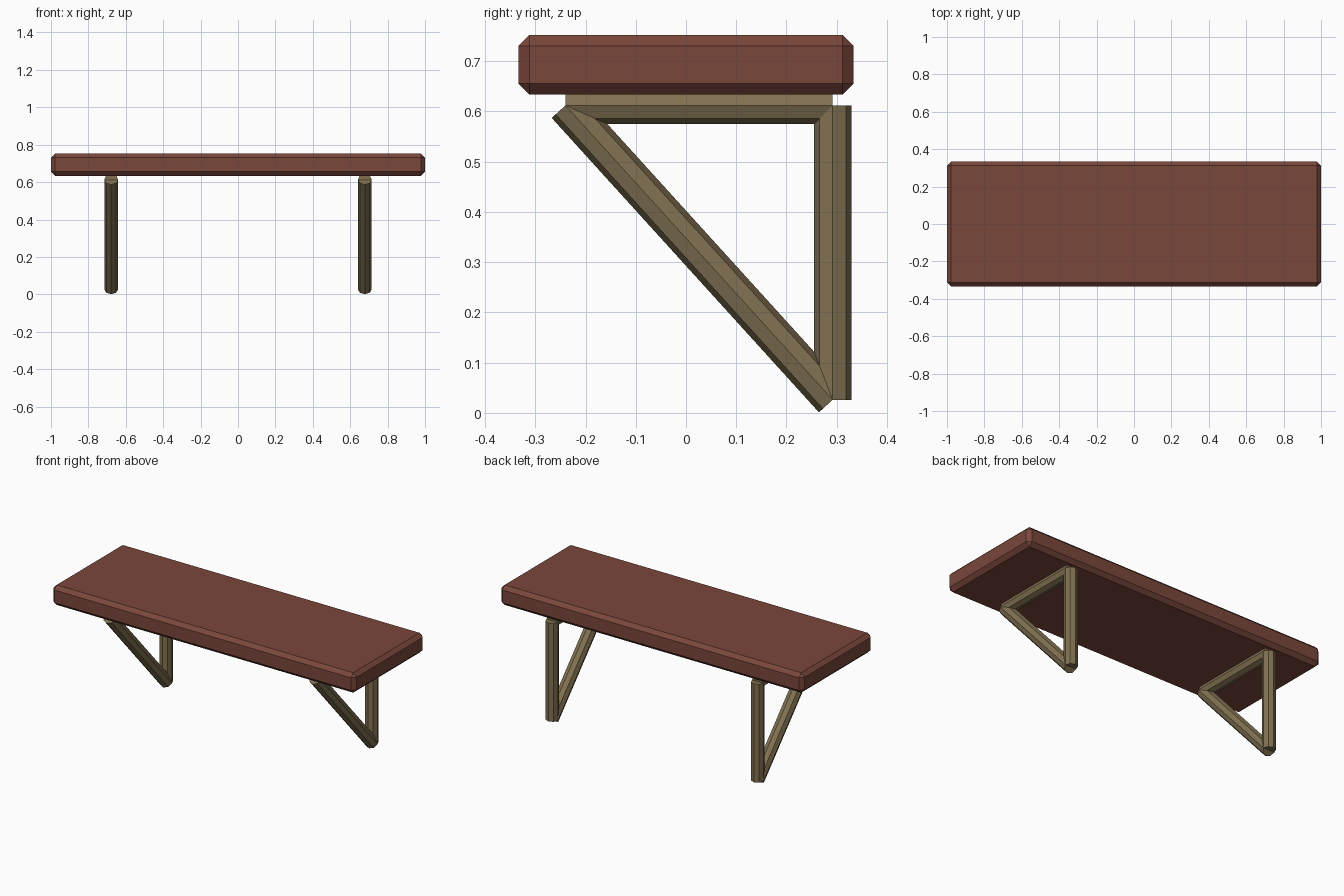
import bpy, bmesh
from mathutils import Vector, Matrix

if "Cube" in bpy.data.objects:
    bpy.data.objects.remove(bpy.data.objects["Cube"])


def material(name, rgb):
    m = bpy.data.materials.new(name)
    m.diffuse_color = (*rgb, 1)
    m.use_nodes = True
    m.node_tree.nodes["Principled BSDF"].inputs["Base Color"].default_value = m.diffuse_color
    return m


wood = material("reddish brown wood", (0.195, 0.063, 0.044))
metal = material("olive brass", (0.22, 0.165, 0.083))


def add_object(name, bm, mat):
    bmesh.ops.recalc_face_normals(bm, faces=bm.faces)
    me = bpy.data.meshes.new(name)
    bm.to_mesh(me)
    bm.free()
    me.materials.append(mat)
    ob = bpy.data.objects.new(name, me)
    bpy.context.collection.objects.link(ob)
    return ob


def tube(bm, a, b, r=0.037):
    # eight-sided bar between two points in the YZ plane
    d = b - a
    rot = Vector((0, 0, 1)).rotation_difference(d).to_matrix().to_4x4()
    bmesh.ops.create_cone(bm, cap_ends=True, segments=8, radius1=r, radius2=r,
                          depth=d.length,
                          matrix=Matrix.Translation((a + b) / 2) @ rot)


# Shelf board with chamfered edges
bm = bmesh.new()
bmesh.ops.create_cube(bm, size=1, matrix=Matrix.Translation((0, 0, 0.693))
                      @ Matrix.Diagonal((2, 0.667, 0.119, 1)))
bmesh.ops.bevel(bm, geom=bm.edges[:], offset=0.022, segments=1, affect='EDGES')
add_object("shelf_board", bm, wood)

# Triangular brackets
for side, x in (("left", -0.678), ("right", 0.678)):
    front = Vector((x, -0.24, 0.612))
    back = Vector((x, 0.292, 0.612))
    foot = Vector((x, 0.292, 0.026))
    bm = bmesh.new()
    for a, b in ((front, back), (foot, back), (foot, front)):
        tube(bm, a, b)
    add_object(side + "_bracket", bm, metal)
